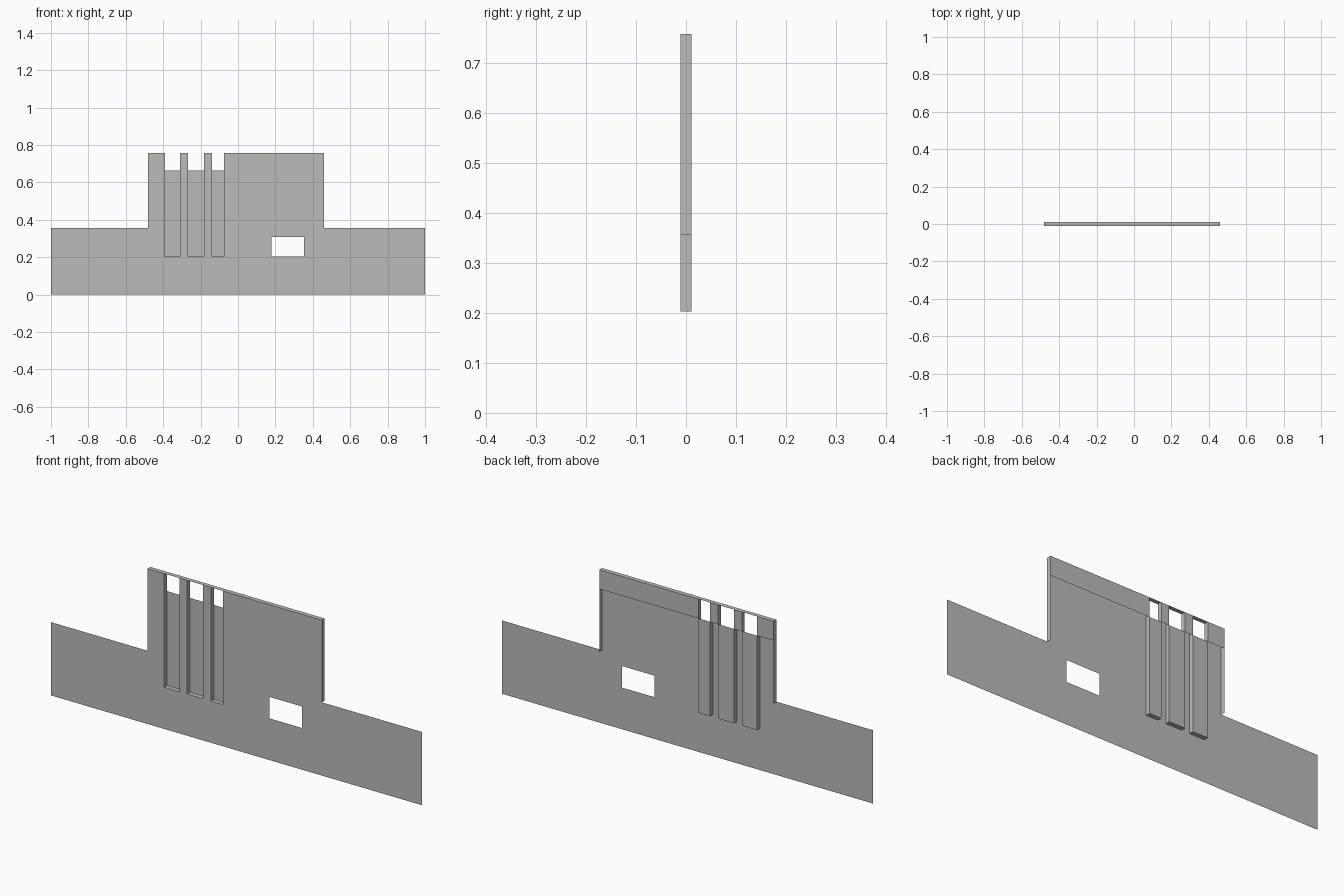
import bpy, bmesh

if "Cube" in bpy.data.objects:
    bpy.data.objects.remove(bpy.data.objects["Cube"])

FRONT, BACK = -0.011, 0.011
WING_Z, SILL_Z, BAND_Z, TOP_Z = 0.357, 0.203, 0.663, 0.757
LEFT, RIGHT = -0.48, 0.46
SLOTS = [(-0.39, -0.309), (-0.266, -0.181), (-0.138, -0.074)]
HOLE = (0.178, 0.354, SILL_Z, 0.308)

mat = bpy.data.materials.new("plain grey")
mat.diffuse_color = (0.5, 0.5, 0.5, 1)
mat.use_nodes = True
mat.node_tree.nodes["Principled BSDF"].inputs["Base Color"].default_value = mat.diffuse_color


def build(name, quads):
    """One sheet object from a list of four-corner faces."""
    bm = bmesh.new()
    for q in quads:
        bm.faces.new([bm.verts.new(p) for p in q])
    bmesh.ops.remove_doubles(bm, verts=bm.verts, dist=1e-5)
    mesh = bpy.data.meshes.new(name)
    bm.to_mesh(mesh)
    bm.free()
    mesh.materials.append(mat)
    bpy.context.collection.objects.link(bpy.data.objects.new(name, mesh))


def upright(x0, x1, z0, z1, y):
    return [(x0, y, z0), (x1, y, z0), (x1, y, z1), (x0, y, z1)]


def side(x, z0, z1, faces_right):
    q = [(x, FRONT, z0), (x, BACK, z0), (x, BACK, z1), (x, FRONT, z1)]
    return q if faces_right else q[::-1]


def level(x0, x1, z):
    return [(x0, FRONT, z), (x1, FRONT, z), (x1, BACK, z), (x0, BACK, z)]


def sheet(xs, zs, y, keep):
    """Grid of cells, leaving out those whose centre fails the rule."""
    return [upright(a, b, c, d, y) for a, b in zip(xs, xs[1:])
            for c, d in zip(zs, zs[1:]) if keep((a + b) / 2, (c + d) / 2)]


def in_slot(x):
    return any(a < x < b for a, b in SLOTS)


def in_wall(x, z):
    if z > WING_Z and not LEFT < x < RIGHT:
        return False
    if z > SILL_Z and in_slot(x):
        return False
    return not (HOLE[0] < x < HOLE[1] and HOLE[2] < z < HOLE[3])


# Front wall with low wings, three slots and a rectangular opening
slot_xs = [x for s in SLOTS for x in s]
xs = [-1, LEFT] + slot_xs + [HOLE[0], HOLE[1], RIGHT, 1]
build("front_wall", sheet(xs, [0, SILL_Z, HOLE[3], WING_Z, TOP_Z], FRONT, in_wall))

# Returned edges and top of the raised part
build("parapet_edges", [side(LEFT, WING_Z, TOP_Z, False),
                        side(RIGHT, WING_Z, TOP_Z, True),
                        level(LEFT, RIGHT, TOP_Z)])

# Band along the back of the parapet, broken at the slots
band = sheet([LEFT] + slot_xs + [RIGHT], [BAND_Z, TOP_Z], BACK,
             lambda x, z: not in_slot(x))
build("back_band", [q[::-1] for q in band])

# Recessed slots: sill, two reveals and a back panel, open at the top
for i, (a, b) in enumerate(SLOTS, 1):
    build(f"slot_recess_{i}", [level(a, b, SILL_Z),
                               side(a, SILL_Z, TOP_Z, True),
                               side(b, SILL_Z, TOP_Z, False),
                               upright(a, b, SILL_Z, BAND_Z, BACK)])
